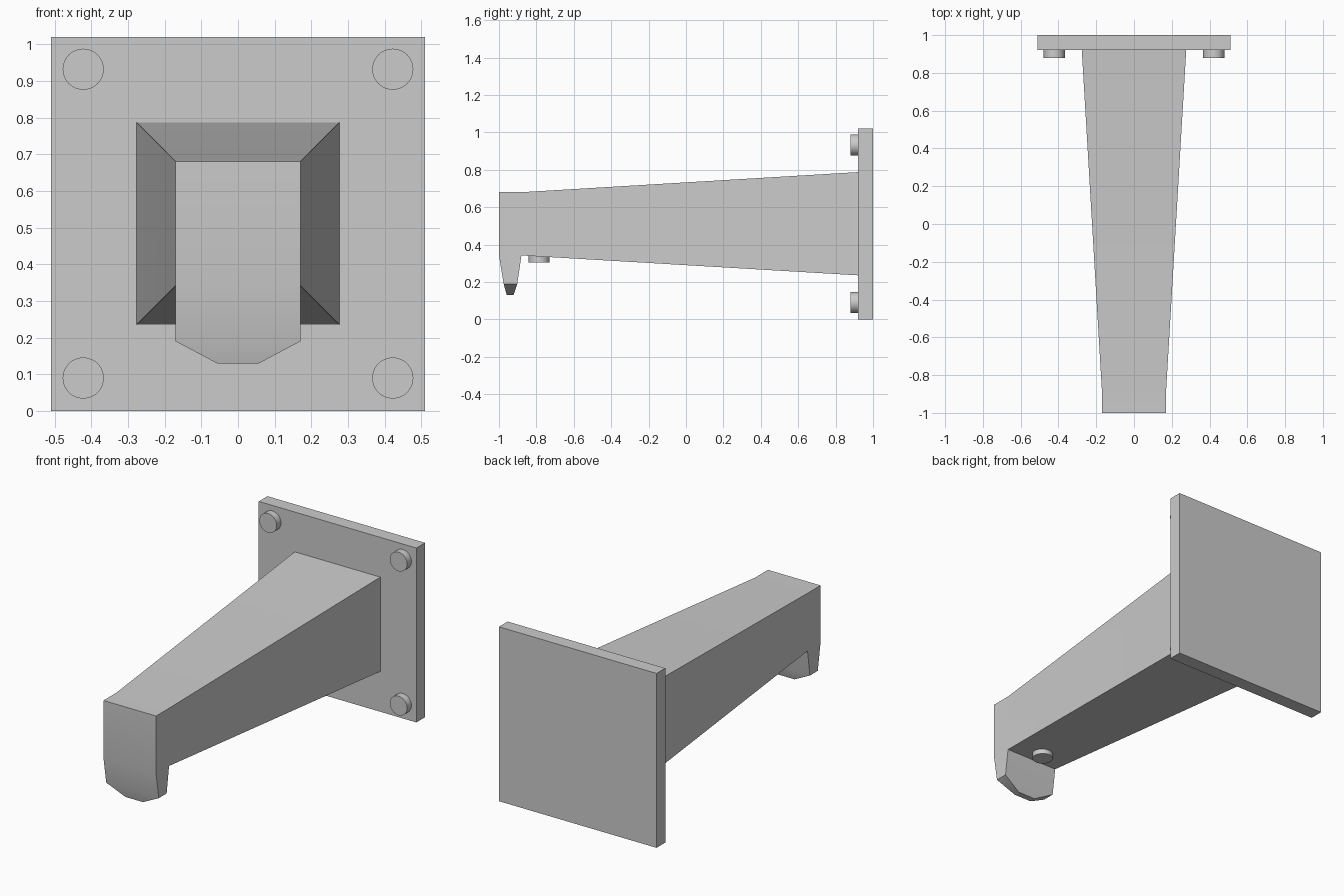
import bpy, bmesh, math
from mathutils import Vector

cube = bpy.data.objects.get("Cube")
if cube:
    bpy.data.objects.remove(cube, do_unlink=True)

grey = bpy.data.materials.new("plain_grey")
grey.use_nodes = True
grey.diffuse_color = (0.6, 0.6, 0.6, 1)
grey.node_tree.nodes["Principled BSDF"].inputs["Base Color"].default_value = (0.6, 0.6, 0.6, 1)


def finish(obj):
    obj.data.materials.append(grey)
    bpy.ops.object.select_all(action="DESELECT")
    obj.select_set(True)
    bpy.context.view_layer.objects.active = obj
    bpy.ops.object.shade_smooth_by_angle(angle=math.radians(30))


def box(name, location, size):
    bpy.ops.mesh.primitive_cube_add(size=1, location=location)
    obj = bpy.context.object
    obj.name = name
    obj.scale = size
    bpy.ops.object.transform_apply(location=False, rotation=False, scale=True)
    finish(obj)


def bolt(name, location, depth, rotation=(0, 0, 0)):
    bpy.ops.mesh.primitive_cylinder_add(vertices=48, radius=0.056, depth=depth,
                                        location=location, rotation=rotation)
    obj = bpy.context.object
    obj.name = name
    finish(obj)


def extrude_to(bm, face, corners):
    """Extrude a face and move its corners to the matching targets."""
    new = bmesh.ops.extrude_discrete_faces(bm, faces=[face])["faces"][0]
    for vert, co in zip(new.verts, corners):
        vert.co = co
    return new


def rect_y(y, half, low, high):
    return [Vector(c) for c in ((-half, y, low), (half, y, low),
                                (half, y, high), (-half, y, high))]


# Square wall plate
box("wall_plate", (0, 0.96, 0.51), (1.02, 0.08, 1.02))

# Tapered arm with a straight nose
bm = bmesh.new()
root = bm.faces.new([bm.verts.new(c) for c in rect_y(0.93, 0.277, 0.235, 0.788)])
neck = extrude_to(bm, root, rect_y(-0.88, 0.17, 0.342, 0.68))
extrude_to(bm, neck, rect_y(-1, 0.17, 0.342, 0.68))

# Hooked lip drawn down from the underside of the nose
bm.normal_update()
lip = min((f for f in bm.faces if f.calc_center_median().y < -0.9),
          key=lambda f: f.calc_center_median().z)
for half, front, back, z in ((0.17, -0.975, -0.902, 0.19), (0.057, -0.958, -0.922, 0.13)):
    corners = [Vector((math.copysign(half, v.co.x), front if v.co.y < -0.94 else back, z))
               for v in lip.verts]
    lip = extrude_to(bm, lip, corners)

bmesh.ops.recalc_face_normals(bm, faces=bm.faces)
mesh = bpy.data.meshes.new("arm")
bm.to_mesh(mesh)
bm.free()
arm = bpy.data.objects.new("arm", mesh)
bpy.context.collection.objects.link(arm)
finish(arm)

# Corner bolts on the plate and one peg under the arm
for side, x in (("right", -0.422), ("left", 0.422)):
    for level, z in (("lower", 0.09), ("upper", 0.932)):
        bolt(f"{level}_{side}_bolt", (x, 0.905, z), 0.05, (math.pi / 2, 0, 0))
bolt("underside_peg", (0, -0.785, 0.335), 0.06)
